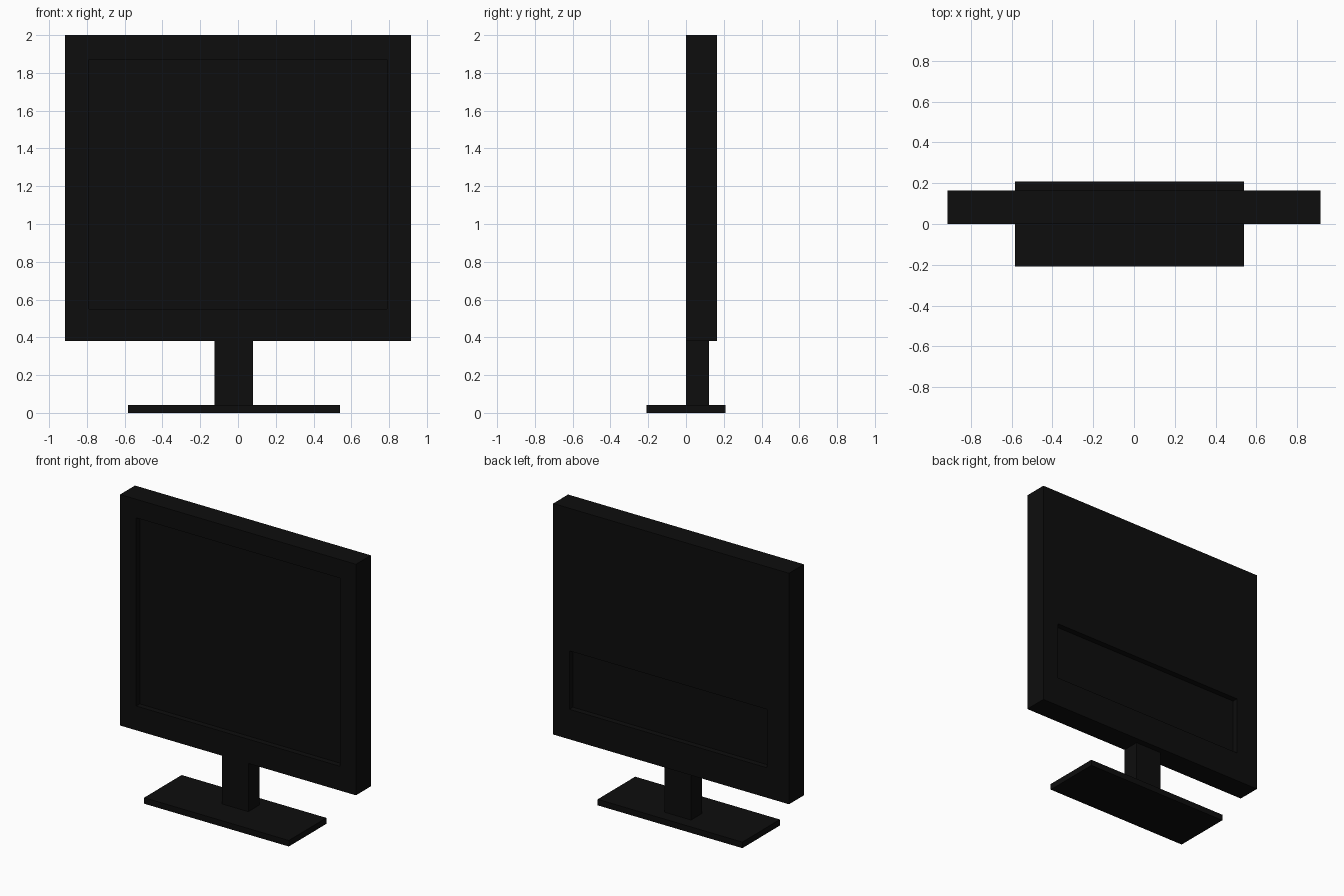
import bpy
import bmesh
from mathutils import Vector

cube = bpy.data.objects.get("Cube")
if cube:
    bpy.data.objects.remove(cube, do_unlink=True)

# Single matte black plastic
black = bpy.data.materials.new("black_plastic")
black.use_nodes = True
colour = (0.004, 0.004, 0.004, 1.0)
black.diffuse_color = colour
bsdf = next(n for n in black.node_tree.nodes if n.type == 'BSDF_PRINCIPLED')
bsdf.inputs["Base Color"].default_value = colour
bsdf.inputs["Roughness"].default_value = 0.8


def recess(bm, side, x0, x1, z0, z1, depth):
    """Sink a rectangle into the front (side -1) or back (side +1) face."""
    bm.normal_update()
    face = max(bm.faces, key=lambda f: f.normal.y * side * f.calc_area())
    bmesh.ops.inset_individual(bm, faces=[face], thickness=0.1)
    mid = face.calc_center_median()
    for v in face.verts:
        v.co.x = x0 if v.co.x < mid.x else x1
        v.co.z = z0 if v.co.z < mid.z else z1
    # A second, zero-width inset becomes the recess walls
    bmesh.ops.inset_individual(bm, faces=[face], thickness=0.0)
    for v in face.verts:
        v.co.y -= side * depth


def box(name, low, high, recesses=()):
    low, high = Vector(low), Vector(high)
    bm = bmesh.new()
    bmesh.ops.create_cube(bm, size=1.0)
    for v in bm.verts:
        for i in range(3):
            v.co[i] = low[i] if v.co[i] < 0 else high[i]
    for args in recesses:
        recess(bm, *args)
    bmesh.ops.recalc_face_normals(bm, faces=bm.faces)
    mesh = bpy.data.meshes.new(name)
    bm.to_mesh(mesh)
    bm.free()
    mesh.materials.append(black)
    obj = bpy.data.objects.new(name, mesh)
    bpy.context.collection.objects.link(obj)
    return obj


# Screen housing with a sunken display in front and a connector bay behind
box("screen_housing", (-0.915, 0.0, 0.38), (0.915, 0.165, 2.0),
    recesses=[(-1, -0.79, 0.79, 0.55, 1.87, 0.04),
              (1, -0.745, 0.79, 0.59, 1.0, 0.04)])

# Stand, slightly off centre
box("stand_neck", (-0.125, 0.0, 0.04), (0.08, 0.122, 0.38))
box("stand_base", (-0.583, -0.208, 0.0), (0.54, 0.208, 0.042))
